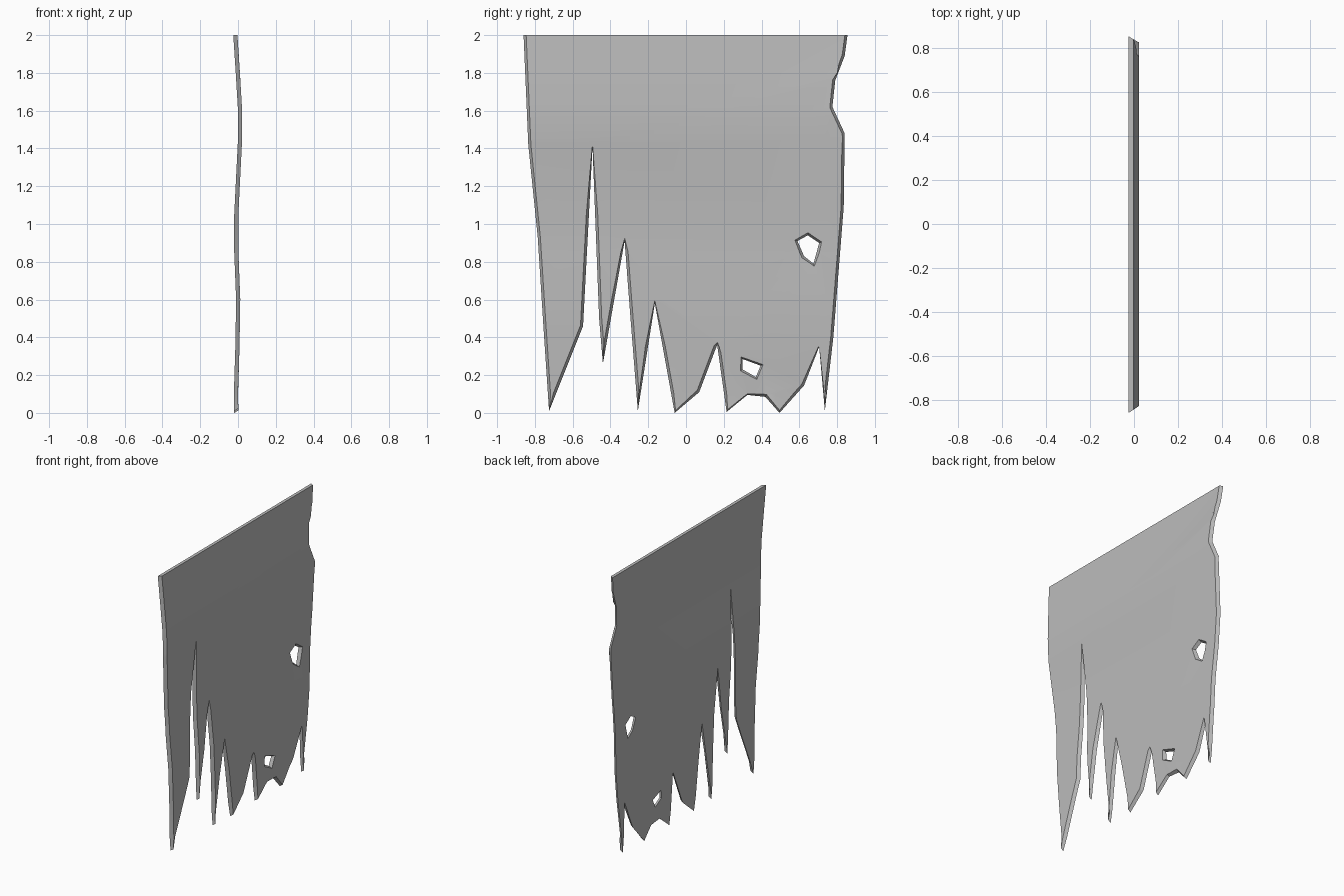
import bpy
import bmesh
from mathutils import Vector

cube = bpy.data.objects.get("Cube")
if cube:
    bpy.data.objects.remove(cube, do_unlink=True)

THICK = 0.022    # cloth thickness
INSET = 0.014    # how far the +x face is drawn in from the torn edge

# Torn outline and two holes, as (y, z)
OUTLINE = [
    (-.86, 2), (-.835, 1.42), (-.785, .93), (-.755, .46), (-.725, .01),
    (-.545, .46), (-.495, 1.41), (-.46, .5), (-.44, .26), (-.325, .91),
    (-.3, .58), (-.255, .01), (-.165, .58), (-.06, 0), (.07, .11),
    (.165, .36), (.215, .005), (.325, .095), (.42, .085), (.495, 0),
    (.625, .145), (.705, .35), (.735, .01), (.78, .4), (.835, 1.09),
    (.84, 1.48), (.775, 1.62), (.79, 1.76), (.84, 1.89), (.855, 2)]
HOLES = [
    [(.59, .91), (.645, .94), (.705, .9), (.675, .79), (.625, .83)],
    [(.3, .285), (.395, .25), (.37, .19), (.3, .23)]]

# Gentle ripple down the cloth, as (z, x)
RIPPLE = [(0, -.02), (.1, -.022), (.35, -.014), (.6, -.01), (.85, -.02),
          (1.05, -.02), (1.45, 0), (1.6, 0), (1.8, -.012), (2, -.025)]


def ripple(z):
    for (z0, x0), (z1, x1) in zip(RIPPLE, RIPPLE[1:]):
        if z <= z1:
            return x0 + (x1 - x0) * (z - z0) / (z1 - z0)
    return RIPPLE[-1][1]


def add_loop(bm, points):
    verts = [bm.verts.new((0, y, z)) for y, z in points]
    return [bm.edges.new((a, b)) for a, b in zip(verts, verts[1:] + verts[:1])]


def inward_offsets(bm):
    """In-plane step away from the torn edge for each border vertex."""
    steps = {v: Vector() for v in bm.verts}
    for e in bm.edges:
        if not e.is_boundary:
            continue
        a, b = e.verts
        if min(a.co.z, b.co.z) > 1.999:      # the top hem stays straight
            continue
        along = (b.co - a.co).normalized()
        inward = e.link_faces[0].calc_center_median() - a.co
        inward -= along * inward.dot(along)
        for v in (a, b):
            steps[v] += inward.normalized()
    for v, step in steps.items():
        if v.co.z > 1.999:
            step.z = 0
        if step.length > 0:
            step.normalize()
            step *= INSET
    return steps


# Flat sheet with holes, cut into rows for the ripple
bm = bmesh.new()
border = []
for loop in [OUTLINE] + HOLES:
    border += add_loop(bm, loop)
bmesh.ops.triangle_fill(bm, use_beauty=True, edges=border, normal=(1, 0, 0))
for z, _ in RIPPLE[1:-1]:
    bmesh.ops.bisect_plane(bm, geom=bm.verts[:] + bm.edges[:] + bm.faces[:],
                           plane_co=(0, 0, z), plane_no=(0, 0, 1))

# Ripple the sheet, then thicken it with a sloping torn edge
steps = inward_offsets(bm)
for v in bm.verts:
    v.co.x = ripple(v.co.z)
bmesh.ops.extrude_face_region(bm, geom=bm.faces[:], use_keep_orig=True)
for v, step in steps.items():
    v.co += step + Vector((THICK, 0, 0))
bmesh.ops.recalc_face_normals(bm, faces=bm.faces[:])

mesh = bpy.data.meshes.new("torn_cloth")
bm.to_mesh(mesh)
bm.free()
cloth = bpy.data.objects.new("torn_cloth", mesh)
bpy.context.collection.objects.link(cloth)

# Plain grey cloth
grey = bpy.data.materials.new("cloth_grey")
grey.use_nodes = True
colour = (0.5, 0.5, 0.5, 1)
grey.diffuse_color = colour
grey.node_tree.nodes["Principled BSDF"].inputs["Base Color"].default_value = colour
mesh.materials.append(grey)

bpy.ops.object.select_all(action='DESELECT')
cloth.select_set(True)
bpy.context.view_layer.objects.active = cloth
bpy.ops.object.shade_smooth_by_angle()
